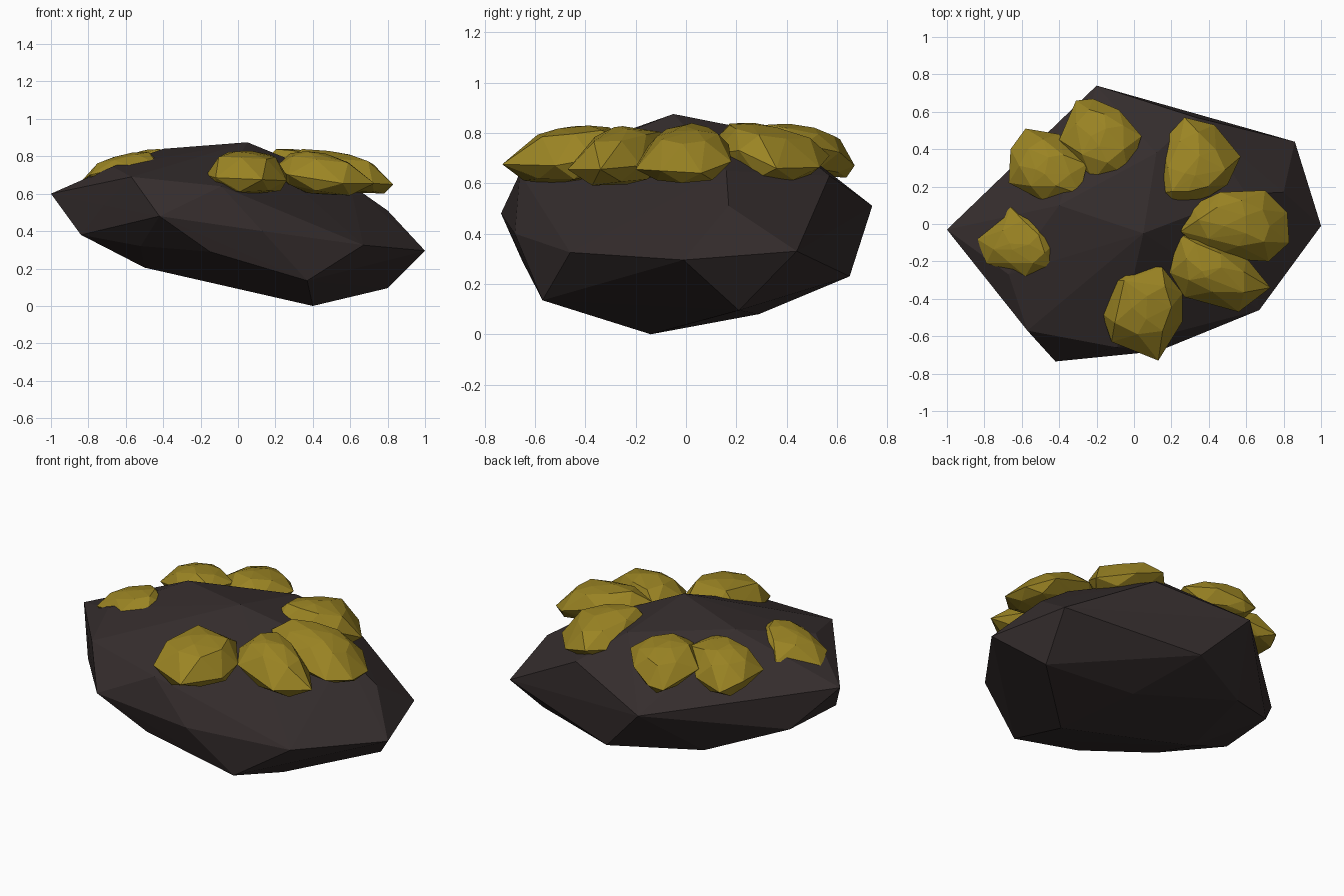
import bpy, bmesh, random
from mathutils import Vector

random.seed(4)

cube = bpy.data.objects.get("Cube")
if cube:
    bpy.data.objects.remove(cube, do_unlink=True)


def make_material(name, colour):
    mat = bpy.data.materials.new(name)
    mat.use_nodes = True
    mat.diffuse_color = colour
    bsdf = mat.node_tree.nodes["Principled BSDF"]
    bsdf.inputs["Base Color"].default_value = colour
    bsdf.inputs["Roughness"].default_value = 0.9
    return mat


def hull_object(name, points, mat):
    """Flat-shaded convex stone wrapped around a set of corner points."""
    bm = bmesh.new()
    for p in points:
        bm.verts.new(p)
    bmesh.ops.convex_hull(bm, input=bm.verts[:])
    loose = [v for v in bm.verts if not v.link_faces]
    bmesh.ops.delete(bm, geom=loose, context='VERTS')
    bmesh.ops.recalc_face_normals(bm, faces=bm.faces[:])
    mesh = bpy.data.meshes.new(name)
    bm.to_mesh(mesh)
    bm.free()
    mesh.materials.append(mat)
    obj = bpy.data.objects.new(name, mesh)
    bpy.context.collection.objects.link(obj)
    return obj


def nugget(name, outline, height, half, tilt):
    """Faceted lump: a plan outline at mid height, with smaller rings above and below."""
    rim = [Vector((x, y, 0)) for x, y in outline]
    centre = sum(rim, Vector((0, 0, 0))) / len(rim)
    pts = []
    for i, p in enumerate(rim):
        following = rim[(i + 1) % len(rim)]
        edge, mid = p - centre, (p + following) / 2 - centre
        pts.append(edge + Vector((0, 0, half * random.uniform(-0.3, 0.2))))
        for side, size in ((1, 0.72), (-1, 0.8)):
            ring = mid * size * random.uniform(0.85, 1.1)
            ring.z = side * half * random.uniform(0.68, 0.85)
            pts.append(ring)
        if i % 3 == 0:
            for side in (1, -1):
                pts.append(edge * 0.25 + Vector((0, 0, side * half)))
    for p in pts:
        p.z += height + tilt[0] * p.x + tilt[1] * p.y
        p.x += centre.x
        p.y += centre.y
    return hull_object(name, pts, gold)


stone = make_material("dark stone", (0.035, 0.026, 0.026, 1))
gold = make_material("dull gold", (0.325, 0.23, 0.017, 1))

# Rock: top, rim and underside corners
top = [(0.05, -0.05, 0.875), (-0.4, 0.1, 0.84), (0.12, 0.38, 0.79),
       (-0.67, -0.27, 0.745), (-0.57, -0.57, 0.69), (-0.09, -0.66, 0.64),
       (0.6, 0.16, 0.65), (0.33, 0.57, 0.63)]
rim = [(-1, -0.03, 0.6), (-0.72, -0.38, 0.54), (-0.42, -0.735, 0.48),
       (0.13, -0.68, 0.4), (0.67, -0.46, 0.325), (1, -0.01, 0.295),
       (0.8, 0.17, 0.51), (0.86, 0.44, 0.33), (-0.2, 0.74, 0.51)]
under = [(-0.84, -0.22, 0.38), (-0.8, 0.16, 0.37), (-0.52, -0.44, 0.32),
         (-0.15, -0.65, 0.29), (0.37, -0.57, 0.135), (0.4, -0.14, 0.0),
         (0.8, 0.21, 0.095), (0.25, 0.29, 0.08), (0.07, 0.65, 0.23),
         (-0.4, 0.4, 0.23), (-0.5, -0.1, 0.205)]
hull_object("rock", top + rim + under, stone)

# Gold nuggets around the top: plan outline, mid height, half thickness, slope
nugget("front_nugget",
       [(-0.17, -0.48), (-0.13, -0.3), (-0.03, -0.23), (0.15, -0.23), (0.26, -0.37),
        (0.26, -0.52), (0.13, -0.73), (-0.12, -0.63)], 0.715, 0.11, (-0.04, 0.1))
nugget("front_left_nugget",
       [(0.19, -0.26), (0.24, -0.05), (0.36, -0.06), (0.6, -0.18), (0.73, -0.34),
        (0.56, -0.47), (0.27, -0.39)], 0.71, 0.11, (-0.12, 0.05))
nugget("left_nugget",
       [(0.25, -0.04), (0.31, 0.1), (0.46, 0.17), (0.7, 0.18), (0.82, 0.06),
        (0.83, -0.1), (0.72, -0.2), (0.4, -0.18)], 0.715, 0.1, (-0.18, 0.02))
nugget("back_left_nugget",
       [(0.12, 0.16), (0.15, 0.44), (0.27, 0.57), (0.43, 0.53), (0.57, 0.36),
        (0.5, 0.21), (0.34, 0.11), (0.2, 0.09)], 0.72, 0.11, (-0.1, -0.12))
nugget("back_right_nugget",
       [(-0.67, 0.22), (-0.66, 0.4), (-0.58, 0.51), (-0.4, 0.48), (-0.25, 0.32),
        (-0.29, 0.16), (-0.48, 0.12)], 0.735, 0.095, (0.15, -0.15))
nugget("back_nugget",
       [(-0.4, 0.45), (-0.31, 0.66), (-0.22, 0.67), (-0.08, 0.61), (0.04, 0.47),
        (-0.03, 0.25), (-0.22, 0.23)], 0.73, 0.095, (0.06, -0.18))
nugget("right_nugget",
       [(-0.84, -0.08), (-0.66, 0.09), (-0.52, 0.03), (-0.42, -0.1), (-0.43, -0.24),
        (-0.58, -0.28), (-0.79, -0.21)], 0.735, 0.075, (0.24, 0.02))
